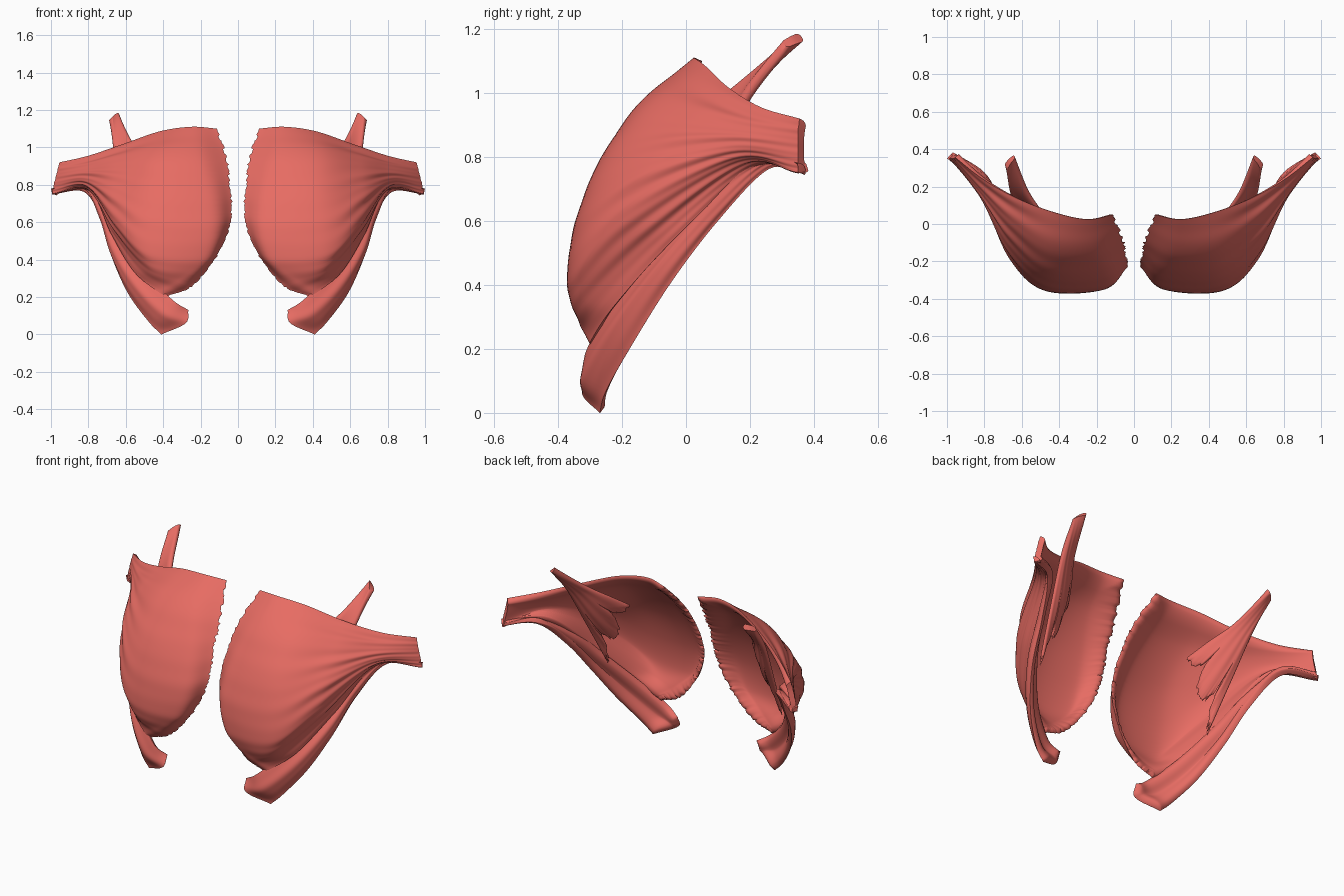
import bpy, math, random
from mathutils import Vector

if "Cube" in bpy.data.objects:
    bpy.data.objects.remove(bpy.data.objects["Cube"])

random.seed(4)
mat = bpy.data.materials.new("muscle_red")
mat.diffuse_color = (0.8, 0.15, 0.125, 1)
mat.use_nodes = True
mat.node_tree.nodes["Principled BSDF"].inputs["Base Color"].default_value = mat.diffuse_color


def spline(pts, t):
    """Catmull-Rom point at t in 0..1."""
    n = len(pts) - 1
    f = min(max(t, 0), 1) * n
    i = min(int(f), n - 1)
    f -= i
    b, c = pts[i], pts[i + 1]
    a = pts[i - 1] if i > 0 else b * 2 - c
    d = pts[i + 2] if i + 2 <= n else c * 2 - b
    return (b * 2 + (c - a) * f + (a * 2 - b * 5 + c * 4 - d) * f * f
            + (b * 3 - a - c * 3 + d) * f ** 3) / 2


def sheet(name, fibres, nu, nv, thick, centre, ripple, reach):
    """Loft fibres into a striated, taper-edged closed sheet and mirror it."""
    fibres = [[Vector(p) for p in f] for f in fibres]

    def at(u, v):
        return spline([spline(f, u) for f in fibres], v)

    front, back, e = [], [], 0.004
    for j in range(nv + 1):
        v = j / nv
        lo, hi = reach(v)
        for i in range(nu + 1):
            s = i / nu
            u = lo + (hi - lo) * s
            u1, v1 = min(u + e, 1), min(v + e, 1)
            du = at(u1, v) - at(u1 - e, v)
            dv = at(u, v1) - at(u, v1 - e)
            n = dv.cross(du).normalized()
            p, t = at(u, v), thick(s, v)
            front.append(p + n * (ripple(u, v) + t * centre))
            back.append(p - n * t * (1 - centre))
    w, total = nu + 1, len(front)
    faces = []
    for j in range(nv):
        for i in range(nu):
            a = j * w + i
            q = (a, a + w, a + w + 1, a + 1)
            faces += [q, tuple(k + total for k in reversed(q))]
    # rim walls around the border
    rim = ([i for i in range(nu)] + [j * w + nu for j in range(nv)]
           + [nv * w + i for i in range(nu, 0, -1)] + [j * w for j in range(nv, 0, -1)])
    for a, b in zip(rim, rim[1:] + rim[:1]):
        faces.append((a, b, b + total, a + total))
    me = bpy.data.meshes.new(name)
    me.from_pydata(front + back, [], faces)
    me.materials.append(mat)
    ob = bpy.data.objects.new(name, me)
    bpy.context.collection.objects.link(ob)
    m = ob.modifiers.new("mirror", 'MIRROR')
    m.use_mirror_merge = False
    bpy.ops.object.select_all(action='DESELECT')
    ob.select_set(True)
    bpy.context.view_layer.objects.active = ob
    bpy.ops.object.convert(target='MESH')
    bpy.ops.object.shade_smooth_by_angle(angle=math.radians(50))
    return ob


def edge(t, width):
    """Rounded rise from 0 at the edge to 1 at the given width."""
    k = min(max(t / width, 0), 1)
    return math.sqrt(1 - (1 - k) ** 2)


# Large chest fan: fibres run from the breastbone to the upper arm, top to bottom
fan = [
    [(.11, .05, 1.10), (.25, .025, 1.11), (.42, .06, 1.085), (.62, .135, 1.015), (.80, .235, .955), (.955, .355, .92)],
    [(.055, -.07, .95), (.22, -.14, .97), (.45, -.115, .97), (.65, .02, .94), (.81, .18, .905), (.965, .35, .88)],
    [(.035, -.17, .78), (.17, -.26, .78), (.45, -.255, .79), (.66, -.08, .84), (.82, .15, .86), (.975, .35, .84)],
    [(.035, -.23, .60), (.15, -.335, .58), (.47, -.33, .60), (.67, -.15, .73), (.82, .14, .82), (.985, .35, .80)],
    [(.11, -.26, .42), (.19, -.355, .40), (.48, -.355, .43), (.66, -.19, .60), (.81, .15, .79), (.99, .35, .765)],
    [(.24, -.29, .26), (.32, -.335, .285), (.49, -.315, .35), (.66, -.12, .55), (.80, .18, .775), (.995, .35, .75)],
    [(.37, -.295, .205), (.43, -.295, .23), (.56, -.22, .34), (.68, -.04, .54), (.79, .21, .765), (.99, .355, .75)],
]


def fan_ripple(u, v):
    deep = 0.001 + 0.004 * math.exp(-((u - .66) / .17) ** 2)
    wave = math.sin(v * 40 + 2 * u) * .6 + math.sin(v * 67 + 1 - 3 * u) * .4
    return deep * wave * edge(1 - v, .25)


sheet("chest_fan_muscle", fan, 60, 120,
      lambda u, v: .002 + .03 * min(edge(u, .16), edge(v, .08), edge(1 - v, .06)),
      0, fan_ripple, lambda v: (random.uniform(0, .02), 1))

# Lower band sweeping from the belly up behind the fan to the arm
band = [
    [(.265, -.30, .13), (.35, -.315, .185), (.49, -.235, .325), (.62, -.085, .51), (.71, .06, .67), (.82, .235, .785), (.97, .345, .79)],
    [(.28, -.325, .06), (.41, -.32, .11), (.56, -.23, .26), (.675, -.085, .45), (.74, .085, .635), (.82, .245, .775), (.98, .35, .77)],
    [(.41, -.27, .0), (.48, -.25, .07), (.59, -.165, .22), (.675, -.045, .41), (.73, .10, .60), (.82, .255, .76), (.99, .355, .75)],
]
sheet("lower_band_muscle", band, 50, 20,
      lambda u, v: .002 + .033 * min(edge(v, .25), edge(1 - v, .25), edge(u, .06)), 0,
      lambda u, v: .002 * math.sin(v * 17 + u * 2) * math.sin(math.pi * u),
      lambda v: (0, 1))

# Small deep muscle: one narrow top splitting into three slips
deep = [
    [(.638, .362, 1.175), (.565, .17, 1.03), (.485, .045, .94), (.42, -.065, .86)],
    [(.665, .335, 1.165), (.62, .185, 1.00), (.555, .06, .81), (.495, -.07, .65)],
    [(.685, .305, 1.15), (.665, .19, .985), (.63, .06, .74), (.585, -.09, .45)],
]


def slip_reach(v):
    lobe = abs(math.cos(v * 2 * math.pi)) ** .45
    return 0, .74 + .26 * lobe - .04 * random.random()


sheet("deep_three_slip_muscle", deep, 30, 60,
      lambda u, v: .003 + .03 * min(edge(v, .2), edge(1 - v, .2), edge(1 - u, .25)), .5,
      lambda u, v: .002 * math.sin(v * 26) * u, slip_reach)
